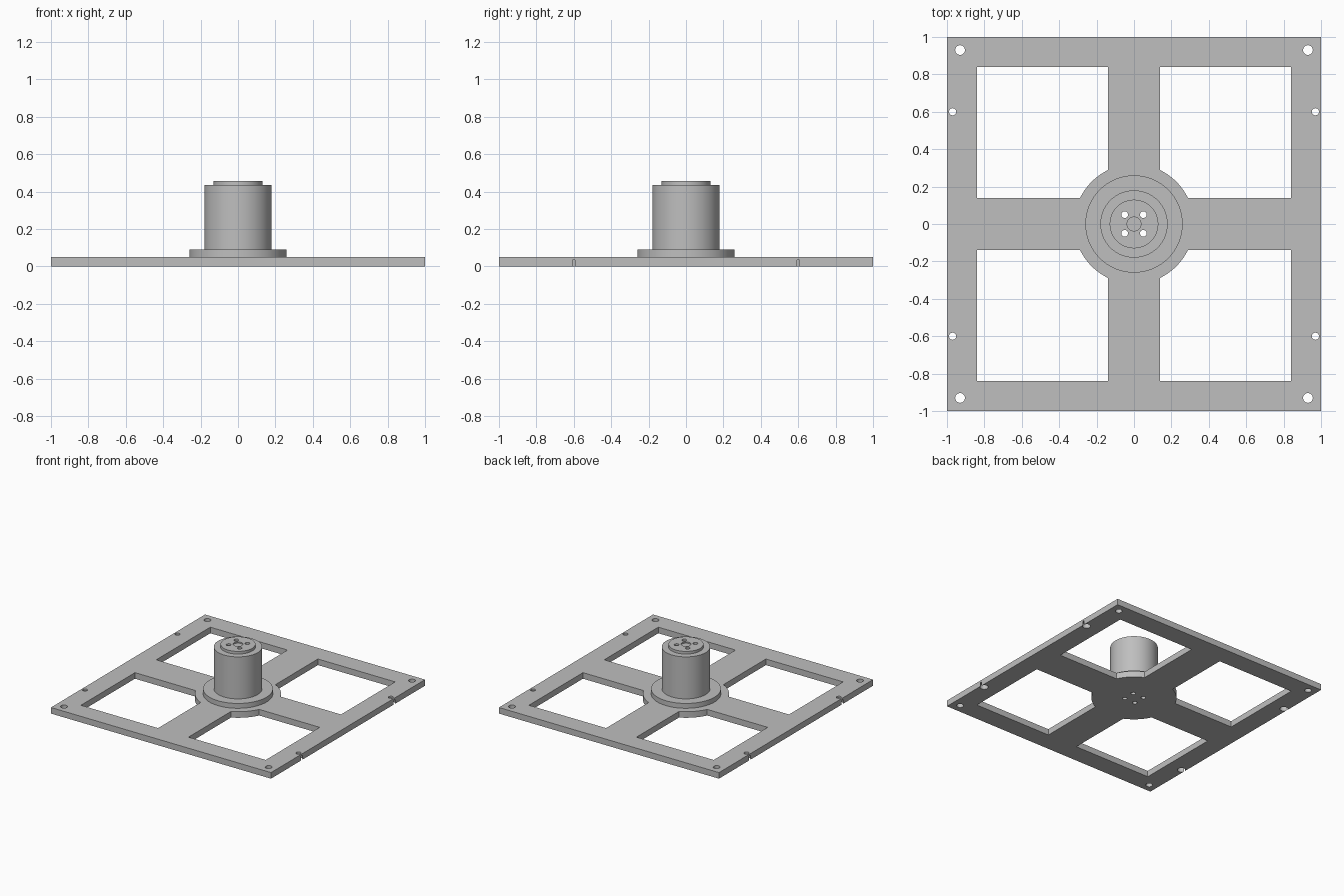
import bpy, bmesh, math

cube = bpy.data.objects.get("Cube")
if cube:
    bpy.data.objects.remove(cube, do_unlink=True)

grey = bpy.data.materials.new("plain grey")
grey.use_nodes = True
COLOUR = (0.52, 0.52, 0.52, 1)
grey.diffuse_color = COLOUR
grey.node_tree.nodes["Principled BSDF"].inputs["Base Color"].default_value = COLOUR


def finish(name, bm):
    bmesh.ops.recalc_face_normals(bm, faces=bm.faces)
    mesh = bpy.data.meshes.new(name)
    bm.to_mesh(mesh)
    bm.free()
    mesh.materials.append(grey)
    obj = bpy.data.objects.new(name, mesh)
    bpy.context.collection.objects.link(obj)
    return obj


def prism(name, outline, z0, z1):
    """Extrude a flat outline from z0 up to z1."""
    bm = bmesh.new()
    face = bm.faces.new([bm.verts.new((x, y, z0)) for x, y in outline])
    top = bmesh.ops.extrude_face_region(bm, geom=[face])["geom"]
    bmesh.ops.translate(bm, vec=(0, 0, z1 - z0),
                        verts=[v for v in top if isinstance(v, bmesh.types.BMVert)])
    return finish(name, bm)


def disc(x, y, r, n=32):
    return [(x + r * math.cos(math.tau * i / n), y + r * math.sin(math.tau * i / n))
            for i in range(n)]


def lathe(name, profile, n=96):
    """Spin a radius-height profile about the z axis."""
    bm = bmesh.new()
    verts = [bm.verts.new((r, 0, z)) for r, z in profile]
    edges = [bm.edges.new(pair) for pair in zip(verts, verts[1:])]
    bmesh.ops.spin(bm, geom=verts + edges, cent=(0, 0, 0), axis=(0, 0, 1),
                   angle=math.tau, steps=n)
    bmesh.ops.remove_doubles(bm, verts=bm.verts, dist=0.0001)
    return finish(name, bm)


def cut(obj, cutters):
    """Subtract every cutter, then keep the cutters hidden from view."""
    bpy.context.view_layer.objects.active = obj
    for cutter in cutters:
        cutter.hide_render = True
        mod = obj.modifiers.new("cut", "BOOLEAN")
        mod.operation = "DIFFERENCE"
        mod.solver = "EXACT"
        mod.object = cutter
        bpy.ops.object.modifier_apply(modifier=mod.name)


SIGNS = [(sx, sy) for sx in (-1, 1) for sy in (-1, 1)]
THICK, ARM, INNER, HUB = 0.05, 0.138, 0.84, 0.32

# square base frame with a round hub at the crossing arms
base = prism("base_frame", [(-1, -1), (1, -1), (1, 1), (-1, 1)], 0, THICK)

# window outline whose inner corner follows the hub
start = math.asin(ARM / HUB)
arc = [start + (math.pi / 2 - 2 * start) * i / 16 for i in range(17)]
window = [(HUB * math.cos(a), HUB * math.sin(a)) for a in arc]
window += [(ARM, INNER), (INNER, INNER), (INNER, ARM)]

frame_cutters, bolt_cutters = [], []
for sx, sy in SIGNS:
    frame_cutters += [
        prism("window_cutter", [(sx * x, sy * y) for x, y in window], -0.1, 0.2),
        prism("corner_hole_cutter", disc(sx * 0.93, sy * 0.93, 0.026), -0.1, 0.2),
        prism("side_hole_cutter", disc(sx * 0.97, sy * 0.6, 0.019), -0.1, 0.2),
        prism("counterbore_cutter", disc(sx * 0.97, sy * 0.6, 0.031), -0.1, 0.035),
    ]
    bolt_cutters.append(
        prism("bolt_hole_cutter", disc(sx * 0.05, sy * 0.05, 0.018), -0.1, 0.6))
cut(base, frame_cutters + bolt_cutters)

# stepped post: flange, body, cap and shallow centre recess
post = lathe("centre_post", [(0, THICK), (0.26, THICK), (0.26, 0.09), (0.18, 0.09),
                             (0.18, 0.435), (0.13, 0.435), (0.13, 0.457),
                             (0.037, 0.457), (0.037, 0.447), (0, 0.447)])
cut(post, bolt_cutters)

for cutter in frame_cutters + bolt_cutters:
    bpy.data.objects.remove(cutter, do_unlink=True)

# smooth round walls, sharp rims
for obj in (base, post):
    bpy.ops.object.select_all(action="DESELECT")
    obj.select_set(True)
    bpy.context.view_layer.objects.active = obj
    bpy.ops.object.shade_smooth_by_angle(angle=math.radians(30))
